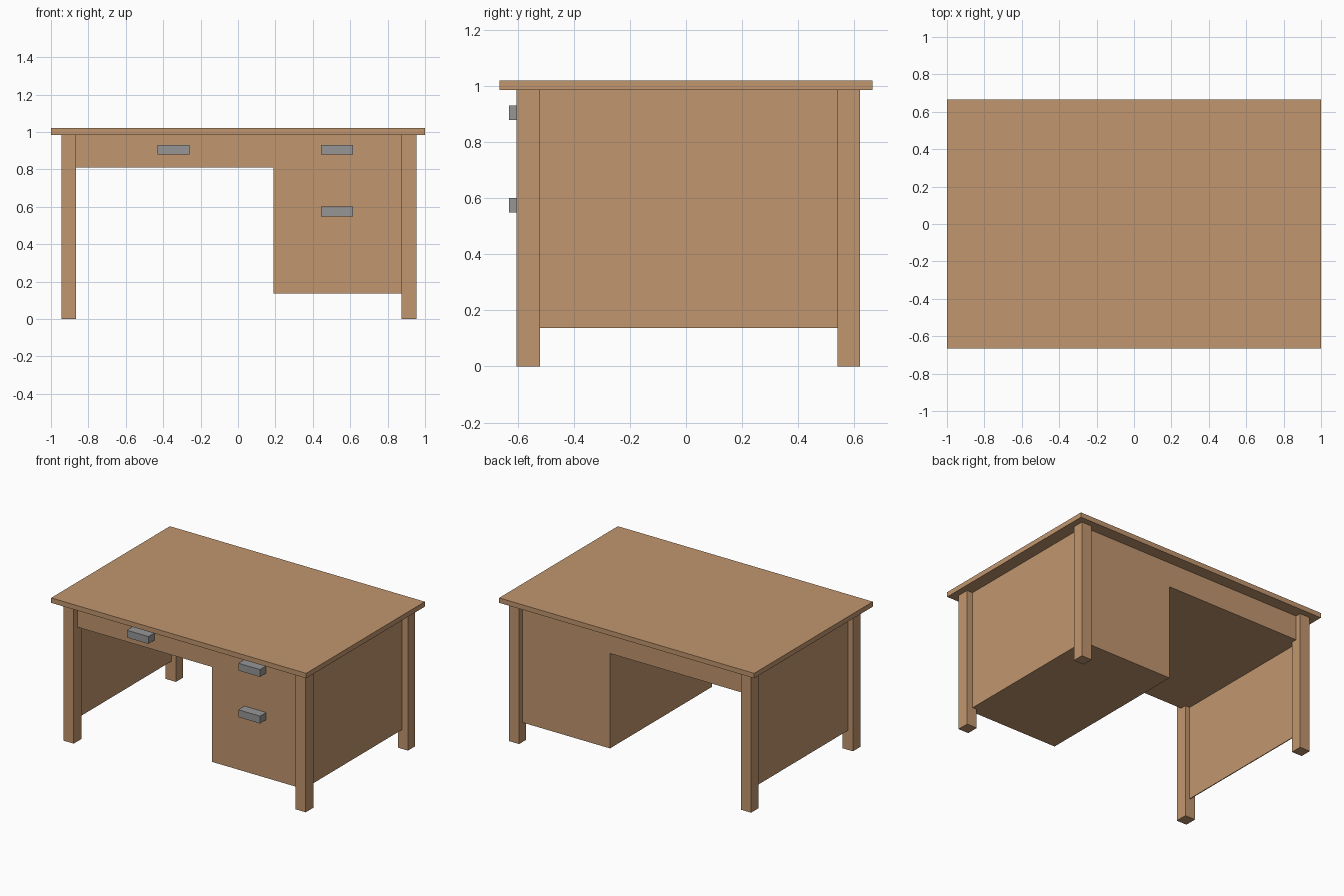
import bpy
import bmesh

cube = bpy.data.objects.get("Cube")
if cube:
    bpy.data.objects.remove(cube, do_unlink=True)


def material(name, rgb):
    m = bpy.data.materials.new(name)
    m.use_nodes = True
    colour = (*rgb, 1.0)
    m.diffuse_color = colour
    m.node_tree.nodes["Principled BSDF"].inputs["Base Color"].default_value = colour
    return m


WOOD = material("light wood", (0.53, 0.305, 0.156))
METAL = material("grey metal", (0.305, 0.305, 0.305))


def box(name, x, y, z, mat=WOOD):
    """Box from its (min, max) range on each axis."""
    bm = bmesh.new()
    bmesh.ops.create_cube(bm, size=1)
    for v in bm.verts:
        v.co = [r[0] if c < 0 else r[1] for c, r in zip(v.co, (x, y, z))]
    mesh = bpy.data.meshes.new(name)
    bm.to_mesh(mesh)
    bm.free()
    mesh.materials.append(mat)
    obj = bpy.data.objects.new(name, mesh)
    bpy.context.collection.objects.link(obj)
    return obj


UNDER = 0.985            # underside of the desk top
BODY_Y = (-0.563, 0.58)  # body runs between the leg centres
DRAWER_Z = 0.81          # bottom of the shallow drawers
PANEL_Z = 0.137          # bottom of pedestal and side panels

# Desk top
box("desk_top", (-1, 1), (-0.665, 0.665), (UNDER, 1.02))

# Four legs
for side, x in (("right", (-0.945, -0.865)), ("left", (0.875, 0.955))):
    for end, y in (("front", (-0.605, -0.52)), ("back", (0.54, 0.62))):
        box(f"{end}_{side}_leg", x, y, (0, UNDER))

# Shallow centre drawer and thin side panel
box("centre_drawer", (-0.9, 0.19), BODY_Y, (DRAWER_Z, UNDER))
box("side_panel", (-0.906, -0.9), BODY_Y, (PANEL_Z, UNDER))

# Drawer pedestal, the upper drawer very slightly proud
box("upper_drawer", (0.19, 0.91), (-0.566, BODY_Y[1]), (DRAWER_Z, UNDER))
box("lower_drawer", (0.19, 0.91), BODY_Y, (PANEL_Z, DRAWER_Z))

# Block handles
for name, cx, cz in (("centre", -0.345, 0.905),
                     ("upper", 0.53, 0.905),
                     ("lower", 0.53, 0.575)):
    box(f"{name}_handle", (cx - 0.085, cx + 0.085), (-0.632, -0.56),
        (cz - 0.026, cz + 0.026), METAL)
